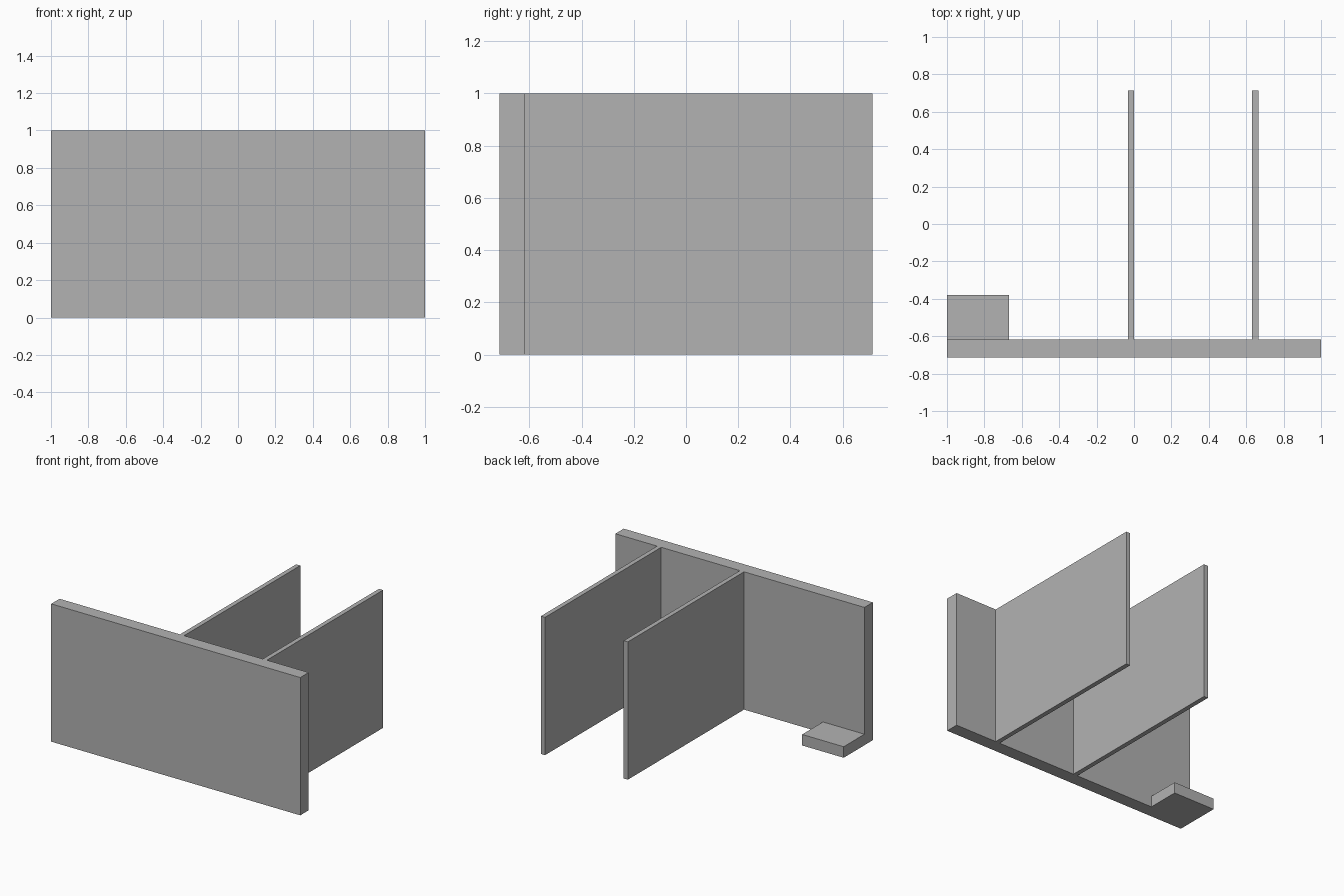
import bpy
import bmesh
from mathutils import Vector

if "Cube" in bpy.data.objects:
    bpy.data.objects.remove(bpy.data.objects["Cube"], do_unlink=True)

# Single plain grey
GREY = (0.448, 0.448, 0.448, 1.0)
grey = bpy.data.materials.new("plain_grey")
grey.use_nodes = True
grey.diffuse_color = GREY
grey.node_tree.nodes["Principled BSDF"].inputs["Base Color"].default_value = GREY


def box(name, low, high):
    """Flat-faced box spanning two opposite corners."""
    low, high = Vector(low), Vector(high)
    bm = bmesh.new()
    bmesh.ops.create_cube(bm, size=1)
    bmesh.ops.scale(bm, vec=high - low, verts=bm.verts)
    bmesh.ops.translate(bm, vec=(low + high) / 2, verts=bm.verts)
    mesh = bpy.data.meshes.new(name)
    bm.to_mesh(mesh)
    bm.free()
    mesh.materials.append(grey)
    obj = bpy.data.objects.new(name, mesh)
    bpy.context.collection.objects.link(obj)
    return obj


FRONT, BACK = -0.714, 0.714
WALL_BACK = -0.618      # rear face of the front wall
HEIGHT = 1.0
THICKNESS = 0.033       # divider thickness

# Front wall
box("front_wall", (-1, FRONT, 0), (1, WALL_BACK, HEIGHT))

# Thin dividers running back from the wall
for name, x in (("middle_divider", -0.033), ("left_divider", 0.632)):
    box(name, (x, WALL_BACK, 0), (x + THICKNESS, BACK, HEIGHT))

# Low step in the rear right corner of the wall
box("corner_step", (-1, WALL_BACK, 0), (-0.667, -0.38, 0.08))
